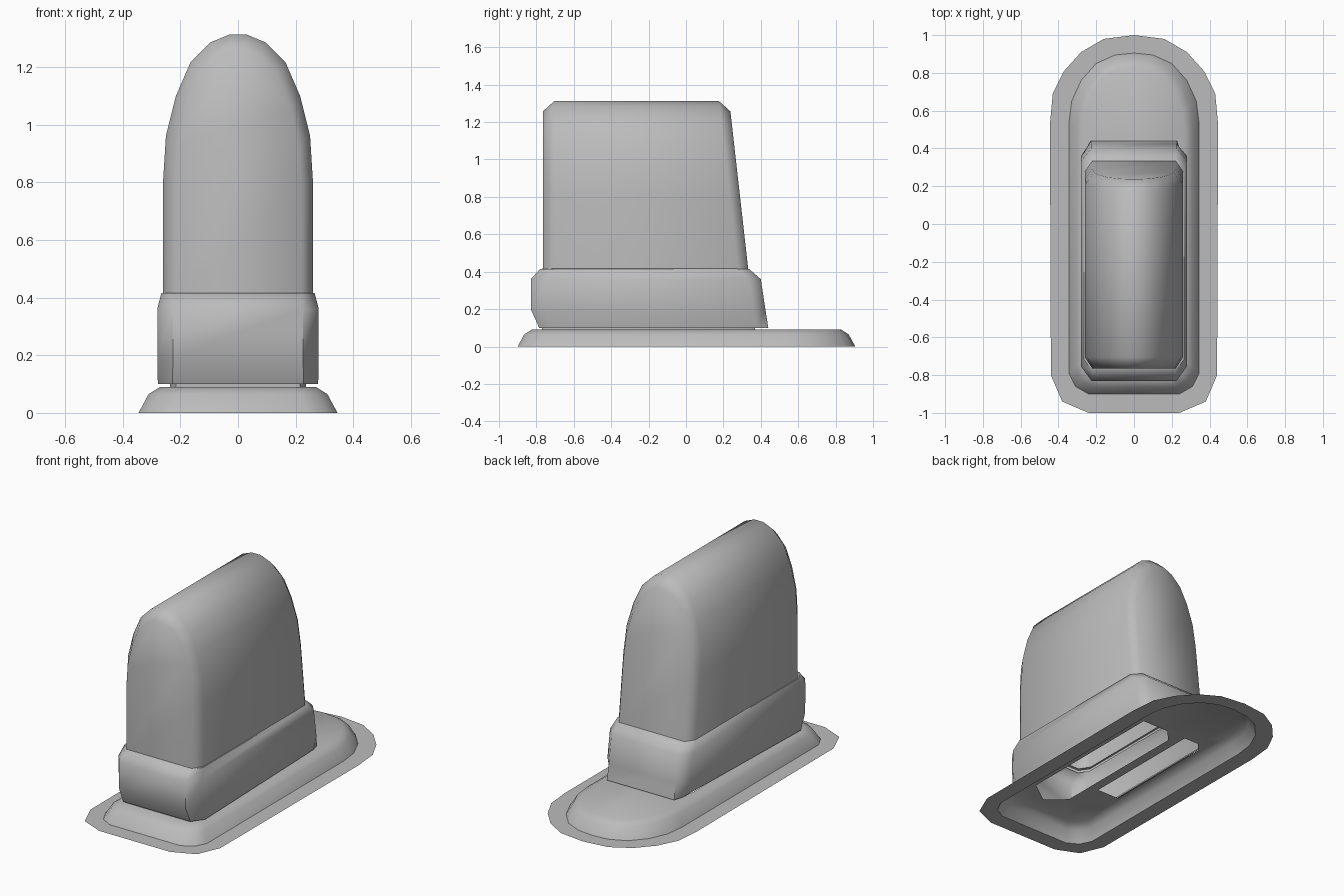
import bpy
import bmesh
import math

cube = bpy.data.objects.get("Cube")
if cube:
    bpy.data.objects.remove(cube, do_unlink=True)

grey = bpy.data.materials.new("plain grey")
grey.use_nodes = True
grey.diffuse_color = (0.5, 0.5, 0.5, 1)
grey.node_tree.nodes["Principled BSDF"].inputs["Base Color"].default_value = (0.5, 0.5, 0.5, 1)


def mirrored(half):
    """Complete a right-hand half outline with its left-hand mirror."""
    return half + [(-x, v) for x, v in reversed(half) if x > 0]


def add_loop(bm, points):
    return [bm.verts.new(p) for p in points]


def bridge(bm, a, b, closed=True):
    n = len(a)
    for i in range(n if closed else n - 1):
        j = (i + 1) % n
        bm.faces.new((a[i], a[j], b[j], b[i]))


def loft(bm, rings, closed=True):
    loops = [add_loop(bm, ring) for ring in rings]
    for a, b in zip(loops, loops[1:]):
        bridge(bm, a, b, closed)
    return loops


def finish(bm, name, angle=60):
    mesh = bpy.data.meshes.new(name)
    bm.to_mesh(mesh)
    bm.free()
    mesh.materials.append(grey)
    obj = bpy.data.objects.new(name, mesh)
    bpy.context.collection.objects.link(obj)
    bpy.ops.object.select_all(action='DESELECT')
    obj.select_set(True)
    bpy.context.view_layer.objects.active = obj
    bpy.ops.object.shade_smooth_by_angle(angle=math.radians(angle))
    return obj


# Thin flange: a flat sheet around the foot of the base
flange_outline = mirrored([(.24, -1), (.38, -.94), (.44, -.8), (.445, .53), (.43, .69),
                           (.37, .81), (.28, .91), (.16, .98), (0, 1)])
base_outline = mirrored([(.24, -.9), (.31, -.86), (.345, -.79), (.345, .53), (.33, .65),
                         (.28, .76), (.2, .85), (.1, .895), (0, .905)])


def base_ring(inset, z):
    sx, sy = 1 - inset / .345, 1 - inset / .9
    return [(x * sx, y * sy, z) for x, y in base_outline]


bm = bmesh.new()
loft(bm, [[(x, y, 0) for x, y in flange_outline], base_ring(0, 0)])
finish(bm, "flange")

# Hollow base with a rounded shoulder and two long slots in its deck
bm = bmesh.new()
rim = loft(bm, [base_ring(0, 0), base_ring(.035, .065), base_ring(.075, .09)])[-1]
slots = [[(.22, -.62), (.22, .35), (.04, .35), (-.03, .27), (-.03, -.62), (.08, -.72)],
         [(-.09, -.43), (-.09, .35), (-.19, .35), (-.24, .29), (-.24, -.43)]]
loops = [rim] + [add_loop(bm, [(x, y, .09) for x, y in slot]) for slot in slots]
edges = []
for loop in loops:
    for a, b in zip(loop, loop[1:] + loop[:1]):
        edges.append(bm.edges.get((a, b)) or bm.edges.new((a, b)))
deck = bmesh.ops.triangle_fill(bm, edges=edges, use_beauty=True, normal=(0, 0, 1))
for face in deck["geom"]:
    if isinstance(face, bmesh.types.BMFace):
        face.normal_update()
        if face.normal.z < 0:
            face.normal_flip()
finish(bm, "base", 50)


# Collar: eight-sided rings, undercut at the front and along the rear sides
def collar_ring(z, front, back, side, corner=.055, rear_side=None):
    rear = rear_side or side
    half = [(side - corner, front), (side, front + corner + .02),
            (rear, back - corner - .01), (side - corner, back)]
    return [(x, y, z) for x, y in mirrored(half)]


bm = bmesh.new()
loft(bm, [collar_ring(.09, -.77, .37, .235, .02),
          collar_ring(.1, -.77, .37, .235, .02),
          collar_ring(.1, -.785, .44, .278, .05, .245),
          collar_ring(.195, -.828, .425, .28),
          collar_ring(.36, -.83, .4, .28),
          collar_ring(.415, -.78, .337, .266, .045),
          collar_ring(.417, -.75, .31, .25, .04)])
finish(bm, "collar", 50)

# Tall arched body with bevelled ends and a leaning back
arch = mirrored([(.26, .4), (.26, .8), (.25, .96), (.215, 1.1), (.165, 1.215),
                 (.095, 1.285), (.03, 1.312)])[::-1]
inset_arch = [(x * .85, .4 + (z - .4) * .94) for x, z in arch]


def lean(z):
    return .332 - (z - .42) * .113


bm = bmesh.new()
ends = loft(bm, [[(x, -.765, z) for x, z in inset_arch],
                 [(x, -.705, z) for x, z in arch],
                 [(x, lean(z) - .055, z) for x, z in arch],
                 [(x, lean(z), z) for x, z in inset_arch]], closed=False)
bm.faces.new(ends[0][::-1])
bm.faces.new(ends[-1])
finish(bm, "arched_body")
